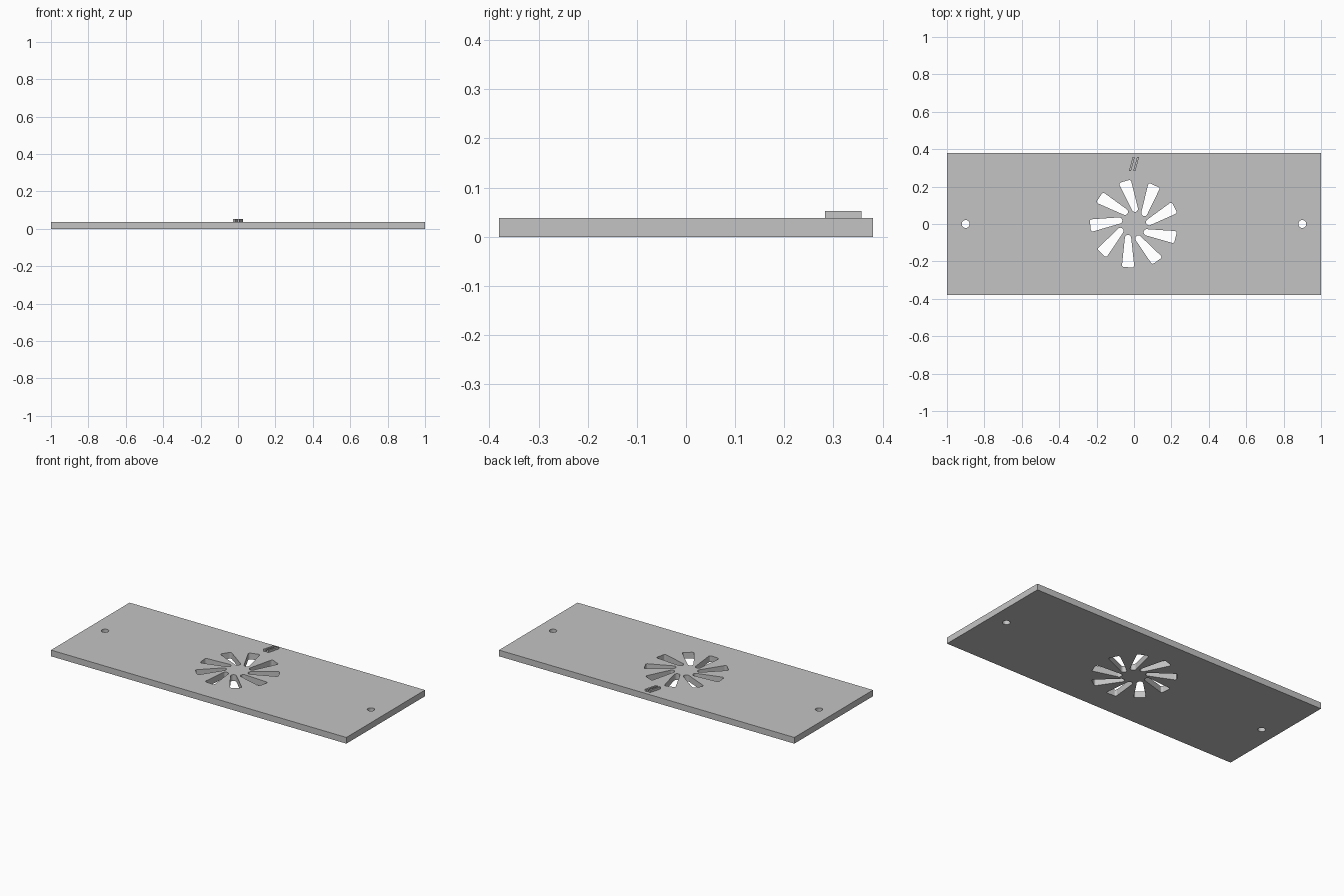
import bpy, bmesh
from math import pi, cos, sin, radians
from mathutils import Matrix, Vector

cube = bpy.data.objects.get("Cube")
if cube:
    bpy.data.objects.remove(cube, do_unlink=True)

THICK = 0.038
MARK_TOP = 0.052

grey = bpy.data.materials.new("plain grey")
grey.use_nodes = True
grey.diffuse_color = (0.55, 0.55, 0.55, 1)
grey.node_tree.nodes["Principled BSDF"].inputs["Base Color"].default_value = (0.55, 0.55, 0.55, 1)


def slab(name, outlines, z0, z1):
    """Extrude closed outlines into a flat slab; inner outlines become holes."""
    curve = bpy.data.curves.new(name, "CURVE")
    curve.dimensions = "2D"
    curve.fill_mode = "BOTH"
    curve.extrude = (z1 - z0) / 2
    for outline in outlines:
        spline = curve.splines.new("POLY")
        spline.points.add(len(outline) - 1)
        for point, p in zip(spline.points, outline):
            point.co = (p[0], p[1], 0, 1)
        spline.use_cyclic_u = True
    temp = bpy.data.objects.new(name + " outline", curve)
    bpy.context.collection.objects.link(temp)
    graph = bpy.context.evaluated_depsgraph_get()
    mesh = bpy.data.meshes.new_from_object(temp.evaluated_get(graph))
    bpy.data.objects.remove(temp, do_unlink=True)

    bm = bmesh.new()
    bm.from_mesh(mesh)
    bmesh.ops.translate(bm, verts=bm.verts, vec=(0, 0, (z0 + z1) / 2))
    bmesh.ops.remove_doubles(bm, verts=bm.verts, dist=1e-5)
    bmesh.ops.recalc_face_normals(bm, faces=bm.faces)
    for f in bm.faces:
        f.smooth = False
        f.material_index = 0
    bm.to_mesh(mesh)
    bm.free()
    mesh.name = name
    mesh.materials.clear()
    mesh.materials.append(grey)
    obj = bpy.data.objects.new(name, mesh)
    bpy.context.collection.objects.link(obj)
    return obj


def arc(cx, cy, r, start, end, steps):
    angles = [radians(start + (end - start) * i / steps) for i in range(steps + 1)]
    return [Vector((cx + r * cos(a), cy + r * sin(a))) for a in angles]


# Tapered vent slot: rounded inner tip, wide outer end with softened corners
slot = (arc(-0.032, -0.075, 0.017, 0, 180, 8)
        + arc(-0.053, -0.219, 0.011, 180, 255, 4)
        + arc(-0.010, -0.222, 0.011, 275, 360, 4))
slots = [[Matrix.Rotation(k * 2 * pi / 9, 2) @ p for p in slot] for k in range(9)]

# Screw holes near both ends
holes = [arc(x, 0, 0.021, 0, 345, 23) for x in (-0.9, 0.9)]

# Plate with slots and holes
border = [(-1, -0.38), (1, -0.38), (1, 0.38), (-1, 0.38)]
slab("vent_plate", [border] + slots + holes, 0, THICK)

# Two raised slanted bars by the back edge
for name, x in (("right_raised_bar", -0.027), ("left_raised_bar", -0.004)):
    bar = [(x, 0.283), (x + 0.011, 0.283), (x + 0.031, 0.357), (x + 0.020, 0.357)]
    slab(name, [bar], THICK, MARK_TOP)
